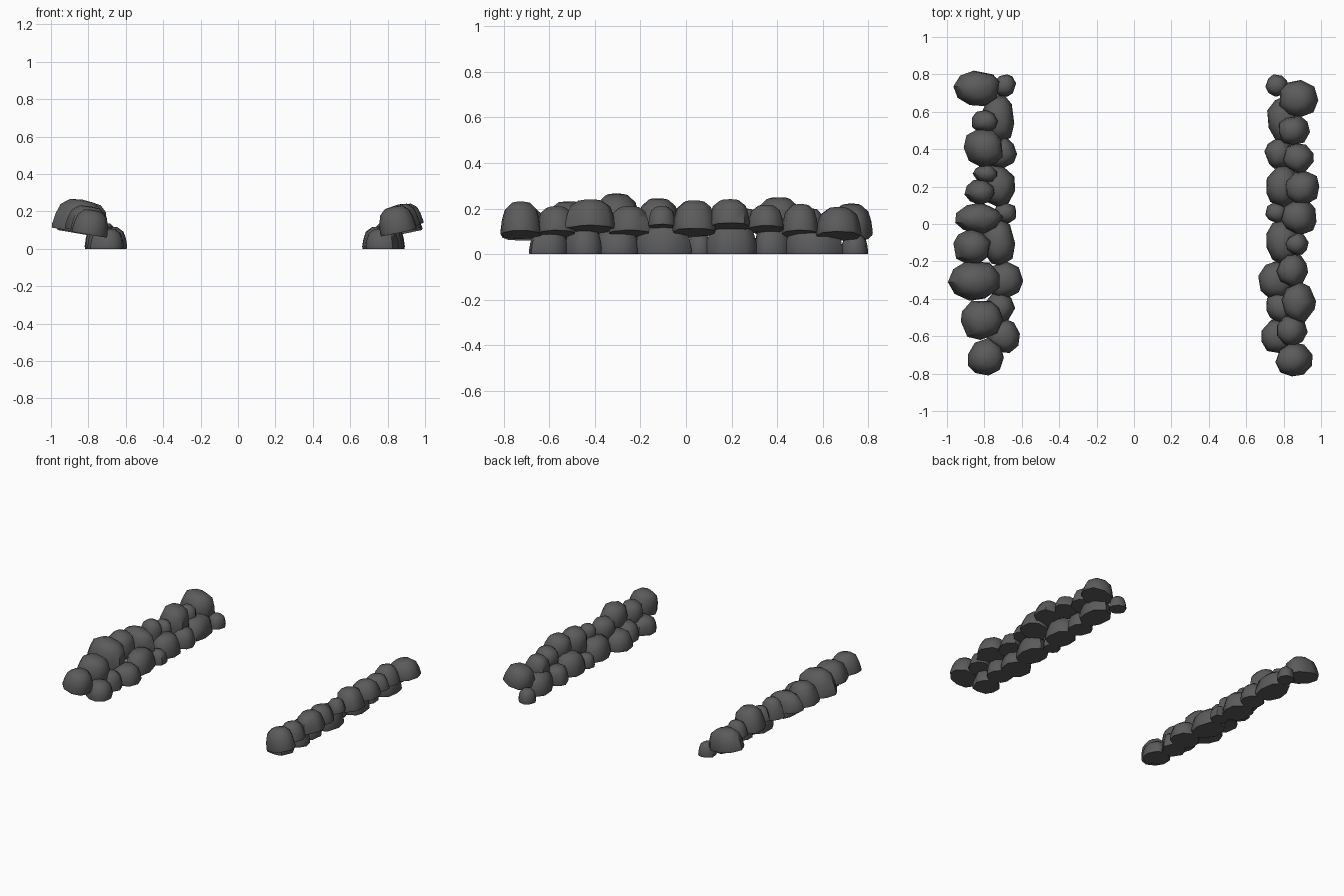
import bpy, bmesh, math, random
from mathutils import Matrix, Vector

random.seed(4)
stone = bpy.data.materials.new("dark grey stone")
stone.diffuse_color = (0.105, 0.105, 0.105, 1)

# Dome profile of one boulder: (radius factor, height factor)
PROFILE = [(0.97, 0.0), (1.0, 0.1), (0.93, 0.45), (0.80, 0.76), (0.48, 0.96)]


def outline(n=9):
    """Irregular polygon scaled to fill -1..1 in x and y."""
    a0 = random.uniform(0, 6.28)
    pts = []
    for i in range(n):
        a = a0 + 2 * math.pi * (i + random.uniform(-0.2, 0.2)) / n
        r = random.uniform(0.93, 1.05)
        pts.append(Vector((r * math.cos(a), r * math.sin(a))))
    lo = [min(p[k] for p in pts) for k in (0, 1)]
    hi = [max(p[k] for p in pts) for k in (0, 1)]
    return [[2 * (p[k] - lo[k]) / (hi[k] - lo[k]) - 1 for k in (0, 1)] for p in pts]


def add_boulder(bm, x, y, hx, hy, base, top, tilt):
    h = top - base
    poly = outline()
    m = Matrix.Translation((x, y, base)) @ Matrix.Rotation(tilt, 4, 'Y')
    rings = [[bm.verts.new(m @ Vector((px * hx * r, py * hy * r, h * z)))
              for px, py in poly] for r, z in PROFILE]
    n = len(poly)
    for a, b in zip(rings, rings[1:]):
        for i in range(n):
            j = (i + 1) % n
            bm.faces.new((a[i], a[j], b[j], b[i]))
    bm.faces.new(rings[0][::-1])
    tip = bm.verts.new(m @ Vector((0, 0, h)))
    for i in range(n):
        bm.faces.new((rings[-1][i], rings[-1][(i + 1) % n], tip))


def make_row(name, rocks):
    bm = bmesh.new()
    for r in rocks:
        add_boulder(bm, *r)
    bmesh.ops.recalc_face_normals(bm, faces=bm.faces)
    me = bpy.data.meshes.new(name)
    bm.to_mesh(me)
    bm.free()
    me.materials.append(stone)
    ob = bpy.data.objects.new(name, me)
    bpy.context.collection.objects.link(ob)
    bpy.ops.object.select_all(action='DESELECT')
    ob.select_set(True)
    bpy.context.view_layer.objects.active = ob
    bpy.ops.object.shade_smooth_by_angle(angle=math.radians(50))


# Ground rows: (inner edge x on the left side, y, half width, half length, height)
ground = [(-0.63, 0.74, 0.06, 0.06, 0.09), (-0.64, 0.56, 0.09, 0.13, 0.13),
          (-0.625, 0.38, 0.08, 0.085, 0.12), (-0.635, 0.20, 0.09, 0.115, 0.14),
          (-0.63, 0.06, 0.06, 0.055, 0.09), (-0.635, -0.10, 0.09, 0.125, 0.14),
          (-0.592, -0.30, 0.10, 0.10, 0.12), (-0.635, -0.45, 0.085, 0.085, 0.12),
          (-0.61, -0.60, 0.09, 0.09, 0.11)]
make_row("left_ground_boulders",
         [(e - hx, y, hx, hy, 0, h, 0) for e, y, hx, hy, h in ground])
make_row("right_ground_boulders",
         [(-e + 0.072 + hx, y, hx, hy, 0, h, 0) for e, y, hx, hy, h in ground])

# Upper rows: (x, y, half width, half length, base z, top z), tilted up outwards
left_top = [(-0.845, 0.725, 0.125, 0.095, 0.08, 0.22), (-0.80, 0.55, 0.07, 0.06, 0.09, 0.20),
            (-0.81, 0.405, 0.105, 0.105, 0.09, 0.25), (-0.80, 0.27, 0.065, 0.05, 0.10, 0.20),
            (-0.83, 0.17, 0.08, 0.07, 0.09, 0.23), (-0.83, 0.03, 0.13, 0.085, 0.09, 0.22),
            (-0.87, -0.12, 0.10, 0.095, 0.09, 0.245), (-0.86, -0.305, 0.14, 0.105, 0.09, 0.265),
            (-0.815, -0.515, 0.115, 0.105, 0.09, 0.23), (-0.795, -0.71, 0.097, 0.10, 0.075, 0.21)]
right_top = [(0.885, 0.67, 0.105, 0.10, 0.08, 0.205), (0.862, 0.50, 0.083, 0.08, 0.09, 0.22),
             (0.882, 0.35, 0.083, 0.08, 0.11, 0.215), (0.905, 0.19, 0.09, 0.09, 0.12, 0.24),
             (0.885, 0.035, 0.095, 0.095, 0.095, 0.235), (0.875, -0.105, 0.062, 0.06, 0.12, 0.21),
             (0.85, -0.25, 0.085, 0.09, 0.09, 0.21), (0.885, -0.42, 0.093, 0.11, 0.11, 0.24),
             (0.85, -0.57, 0.083, 0.085, 0.09, 0.21), (0.86, -0.725, 0.10, 0.09, 0.085, 0.23)]
make_row("left_upper_boulders", [r + (0.17,) for r in left_top])
make_row("right_upper_boulders", [r + (-0.2,) for r in right_top])
